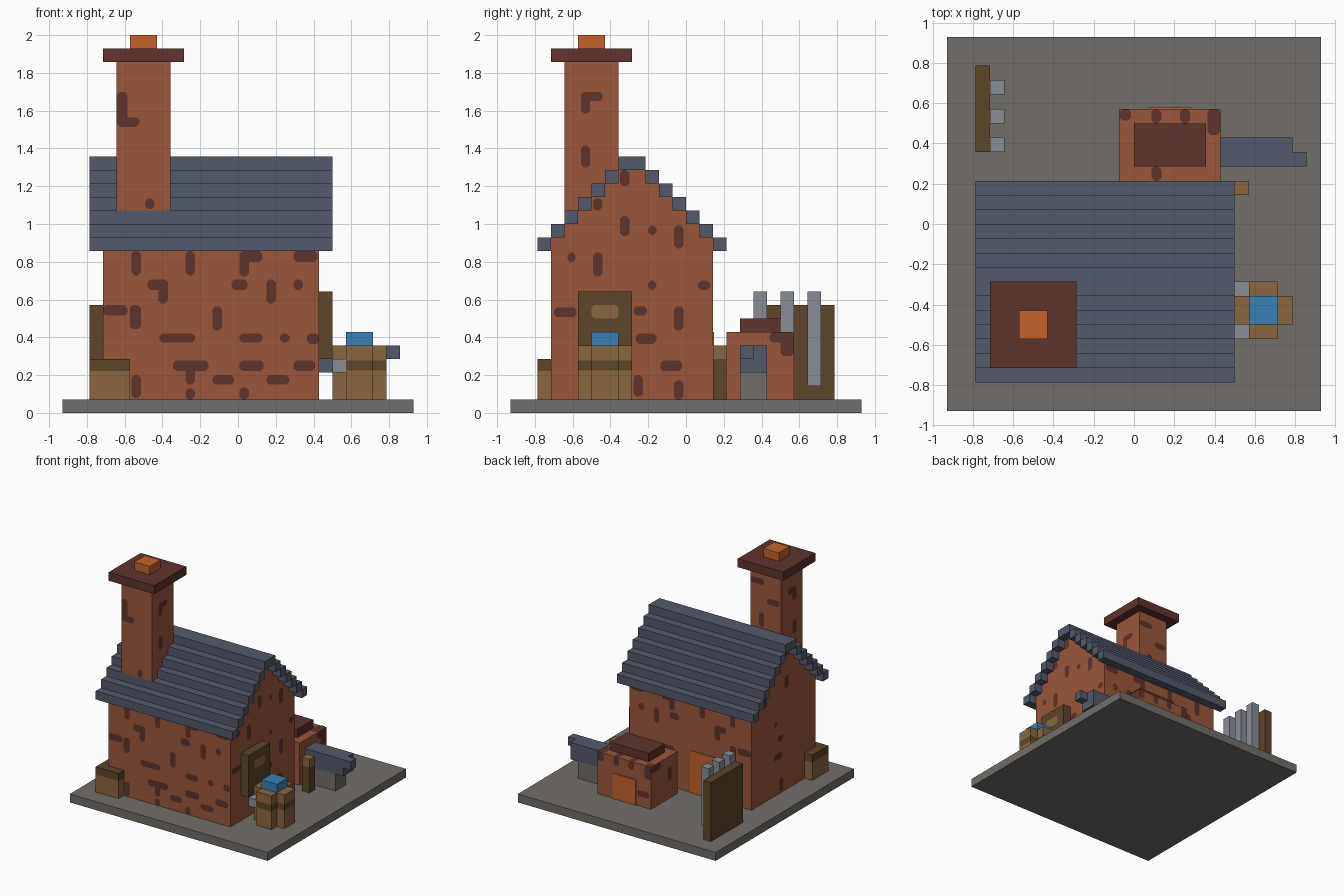
import bpy, bmesh
from mathutils import Vector

if "Cube" in bpy.data.objects:
    bpy.data.objects.remove(bpy.data.objects["Cube"], do_unlink=True)

U = 1 / 14  # size of one block


def material(name, hex_code):
    def lin(c):
        return c / 12.92 if c <= 0.04045 else ((c + 0.055) / 1.055) ** 2.4
    rgb = [lin(int(hex_code[i:i + 2], 16) / 255) for i in (0, 2, 4)]
    m = bpy.data.materials.new(name)
    m.use_nodes = True
    m.diffuse_color = (*rgb, 1)
    bsdf = m.node_tree.nodes["Principled BSDF"]
    bsdf.inputs["Base Color"].default_value = (*rgb, 1)
    bsdf.inputs["Roughness"].default_value = 0.9
    return m


BRICK = material("brick", "9B563A")
MAROON = material("dark_brick", "5F332C")
SLATE = material("slate", "525A6B")
STONE = material("stone", "726D67")
DARK = material("dark_wood", "5E4529")
TAN = material("light_wood", "8A6541")
BLUE = material("water_blue", "3A80B5")
ORANGE = material("fire_orange", "C4622C")
STEEL = material("steel", "878D96")


def finish(name, bm, mat):
    me = bpy.data.meshes.new(name)
    bm.to_mesh(me)
    bm.free()
    me.materials.append(mat)
    ob = bpy.data.objects.new(name, me)
    bpy.context.collection.objects.link(ob)
    return ob


def place(axis, c, u, v):
    """Point in block units on a plane across the given axis."""
    p = {"x": (c, u, v), "y": (u, c, v), "z": (u, v, c)}[axis]
    return Vector(p) * U


def prism(name, axis, pts, a, b, mat):
    """Extrude a 2D outline along an axis from a to b."""
    bm = bmesh.new()
    f = bm.faces.new([bm.verts.new(place(axis, a, u, v)) for u, v in pts])
    ext = bmesh.ops.extrude_face_region(bm, geom=[f])
    moved = [g for g in ext["geom"] if isinstance(g, bmesh.types.BMVert)]
    bmesh.ops.translate(bm, verts=moved, vec=place(axis, b - a, 0, 0))
    bmesh.ops.recalc_face_normals(bm, faces=bm.faces)
    return finish(name, bm, mat)


def box(name, x, y, z, mat):
    pts = [(x[0], y[0]), (x[1], y[0]), (x[1], y[1]), (x[0], y[1])]
    return prism(name, "z", pts, z[0], z[1], mat)


def patches(name, axis, c, sign, rects, mat=MAROON, k=0.22):
    """Clipped-corner flat patches (u0, u1, v0, v1) just off a wall."""
    bm = bmesh.new()
    normal = place(axis, sign, 0, 0)
    for u0, u1, v0, v1 in rects:
        pts = [(u0 + k, v0), (u1 - k, v0), (u1, v0 + k), (u1, v1 - k),
               (u1 - k, v1), (u0 + k, v1), (u0, v1 - k), (u0, v0 + k)]
        f = bm.faces.new([bm.verts.new(place(axis, c + sign * 0.04, u, v)) for u, v in pts])
        f.normal_update()
        if f.normal.dot(normal) < 0:
            f.normal_flip()
    return finish(name, bm, mat)


# Ground slab
box("ground_slab", (-13, 13), (-13, 13), (0, 1), STONE)

# House with stepped gables
outline = [(-10, 1)]
for i in range(6):
    outline += [(-10 + i, 13 + i), (-9 + i, 13 + i)]
right_half = [(-8 - y, z) for y, z in reversed(outline)]
prism("house_walls", "x", outline + right_half[1:], -10, 6, BRICK)

# Stepped roof courses, mirrored about the ridge
for i in range(6):
    for side, y in (("front", -11 + i), ("back", 2 - i)):
        box(f"roof_course_{side}_{i + 1}", (-11, 7), (y, y + 1), (12 + i, 13 + i), SLATE)
box("roof_ridge", (-11, 7), (-5, -3), (18, 19), SLATE)

# Chimney
box("chimney_stack", (-9, -5), (-9, -5), (13, 26), BRICK)
box("chimney_cap", (-10, -4), (-10, -4), (26, 27), MAROON)
box("chimney_fire", (-8, -6), (-8, -6), (27, 28), ORANGE)

# Dark brick patches on the house
front = [(-7.9, -7.2, 10.2, 12), (-3.9, -3.2, 10.2, 12), (0.1, 0.8, 10.1, 12),
         (0.2, 1.8, 11.2, 12), (4.1, 5.9, 11.2, 12), (-6.7, -5.2, 9.1, 9.9),
         (-5.9, -5.2, 8.1, 9.9), (-0.5, 0.7, 9.1, 9.9), (2.1, 2.8, 8.1, 9.9),
         (4.1, 4.8, 9.1, 9.9), (-10, -8.2, 7.2, 8), (-8, -7.2, 6.2, 8),
         (-1.9, -1.2, 6.1, 7.9), (-5.8, -3.2, 5.2, 5.9), (0.1, 1.8, 5.2, 5.9),
         (3.1, 3.8, 5.2, 5.9), (5.1, 6, 5.1, 5.9), (-4.8, -2.2, 3.1, 3.9),
         (-3.9, -3.2, 2.1, 3.9), (0.1, 1.9, 3.1, 3.9), (4.1, 5.7, 3.1, 3.9),
         (-7.9, -7.2, 1.1, 2.8), (-1.9, -0.3, 2.1, 2.8), (0.1, 0.8, 1, 1.9),
         (2.1, 3.8, 2.1, 2.8), (-3.9, -3.2, 1, 1.8)]
patches("front_wall_patches", "y", -10, -1, front)
gable = [(-4.9, -4.2, 16.8, 18), (-6.9, -6.2, 15, 15.9), (-4.9, -4.2, 13.1, 14.6),
         (-2.8, -2.2, 13.2, 13.9), (-0.9, -0.2, 12.2, 13.9), (-8.8, -8.2, 11.2, 11.9),
         (-6.9, -6.2, 10.1, 11.9), (-2.8, -2.2, 9.1, 9.8), (0.9, 1.8, 9.1, 9.8),
         (-9.8, -8.1, 7.1, 7.8), (-3.9, -2.9, 7.2, 7.9), (-0.9, -0.2, 6.1, 7.9),
         (-3.7, -2.2, 5.1, 5.9), (-1.9, -0.3, 3.1, 3.9), (-3.9, -3.2, 1.2, 2.8),
         (-0.9, -0.2, 1, 2.4)]
patches("right_gable_patches", "x", 6, 1, gable)
patches("left_gable_patches", "x", -10, -1, [r for r in gable if r[0] > -8][::2])
patches("back_wall_patches", "y", 2, 1,
        [r for r in front if r[1] < -6.1 or r[0] > -1.9 or r[2] > 6.1])

# Dark brick patches on the chimney
patches("chimney_front_patches", "y", -9, -1,
        [(-9, -8.2, 21.2, 23.8), (-9, -7.3, 21.2, 21.9), (-6.9, -6.2, 15.1, 15.9)])
side = [(-7.8, -6.2, 23.1, 23.8), (-7.8, -7.1, 22.2, 23.8), (-7.8, -7.1, 18.2, 19.8)]
patches("chimney_right_patches", "x", -5, 1, side)
patches("chimney_left_patches", "x", -9, -1, side)
patches("chimney_back_patches", "y", -5, 1,
        [(-6.8, -5, 24.2, 24.9), (-8.8, -7.2, 22.1, 22.8), (-6.8, -6.1, 19.2, 20.9)])

# Glowing doorway in the back wall
box("back_doorway", (-6, -2), (2, 2.08), (1, 6), ORANGE)

# Furnace behind the house
box("furnace_body", (-1, 6), (3, 8), (1, 6), BRICK)
box("furnace_lid", (0, 5), (4, 7), (6, 7), MAROON)
box("furnace_mouth", (1, 4), (8, 8.08), (1, 4), ORANGE)
patches("furnace_top_patches", "z", 6, 1,
        [(-1, -0.2, 7.2, 8), (1.2, 1.9, 7, 8), (3.2, 3.9, 7, 8),
         (5.1, 6, 6.2, 8), (1.2, 1.9, 3, 4)])
patches("furnace_right_patches", "x", 6, 1, [(7, 8, 4.2, 6), (6.2, 7.4, 5.2, 6), (5.2, 5.9, 1.1, 2.2)])
patches("furnace_back_patches", "y", 8, 1,
        [(-1, -0.2, 4.4, 6), (1.2, 1.9, 5, 6), (3.2, 3.9, 5, 6), (5.2, 6, 5, 6),
         (-0.8, 0.8, 2.2, 2.9)])
patches("furnace_left_patches", "x", -1, -1, [(6.2, 8, 5.2, 6), (4.2, 4.9, 3.1, 4.8)])

# Anvil on a stone stand
box("anvil_stand", (7, 10), (4, 6), (1, 3), STONE)
box("anvil_body", (6, 11), (4, 6), (3, 5), SLATE)
box("anvil_horn", (11, 12), (4, 5), (4, 5), SLATE)

# Water barrel with a dark hoop
plus = [(8, -8), (10, -8), (10, -7), (11, -7), (11, -5), (10, -5),
        (10, -4), (8, -4), (8, -5), (7, -5), (7, -7), (8, -7)]
for part, z0, z1, mat in (("base", 1, 3.15, TAN), ("hoop", 3.15, 3.9, DARK), ("rim", 3.9, 5, TAN)):
    prism("barrel_" + part, "z", plus, z0, z1, mat)
box("barrel_water", (8, 10), (-7, -5), (5, 6), BLUE)
for part, y in (("front", -8), ("back", -5)):
    box("barrel_bracket_" + part, (7, 8), (y, y + 1), (3, 4), STEEL)

# Wooden wall panel above the barrel
box("wall_panel", (6, 7), (-8, -4), (4, 9), DARK)
patches("wall_panel_inlay", "x", 7, 1, [(-7, -5, 7, 8)], TAN)

# Corner crate wrapped round the front left of the house
corner = [(-11, -11), (-8, -11), (-8, -10), (-10, -10), (-10, -8), (-11, -8)]
prism("crate_base", "z", corner, 1, 3.1, TAN)
prism("crate_top", "z", corner, 3.1, 4, DARK)

# Short post by the back corner
box("post_shaft", (7, 8), (2, 3), (1, 4), DARK)
box("post_top", (7, 8), (2, 3), (4, 5), TAN)

# Tool rack with three blades
box("rack_board", (-11, -10), (5, 11), (1, 8), DARK)
for i in range(3):
    y = 5 + 2 * i
    box(f"rack_blade_{i + 1}", (-10, -9), (y, y + 1), (2, 9), STEEL)
